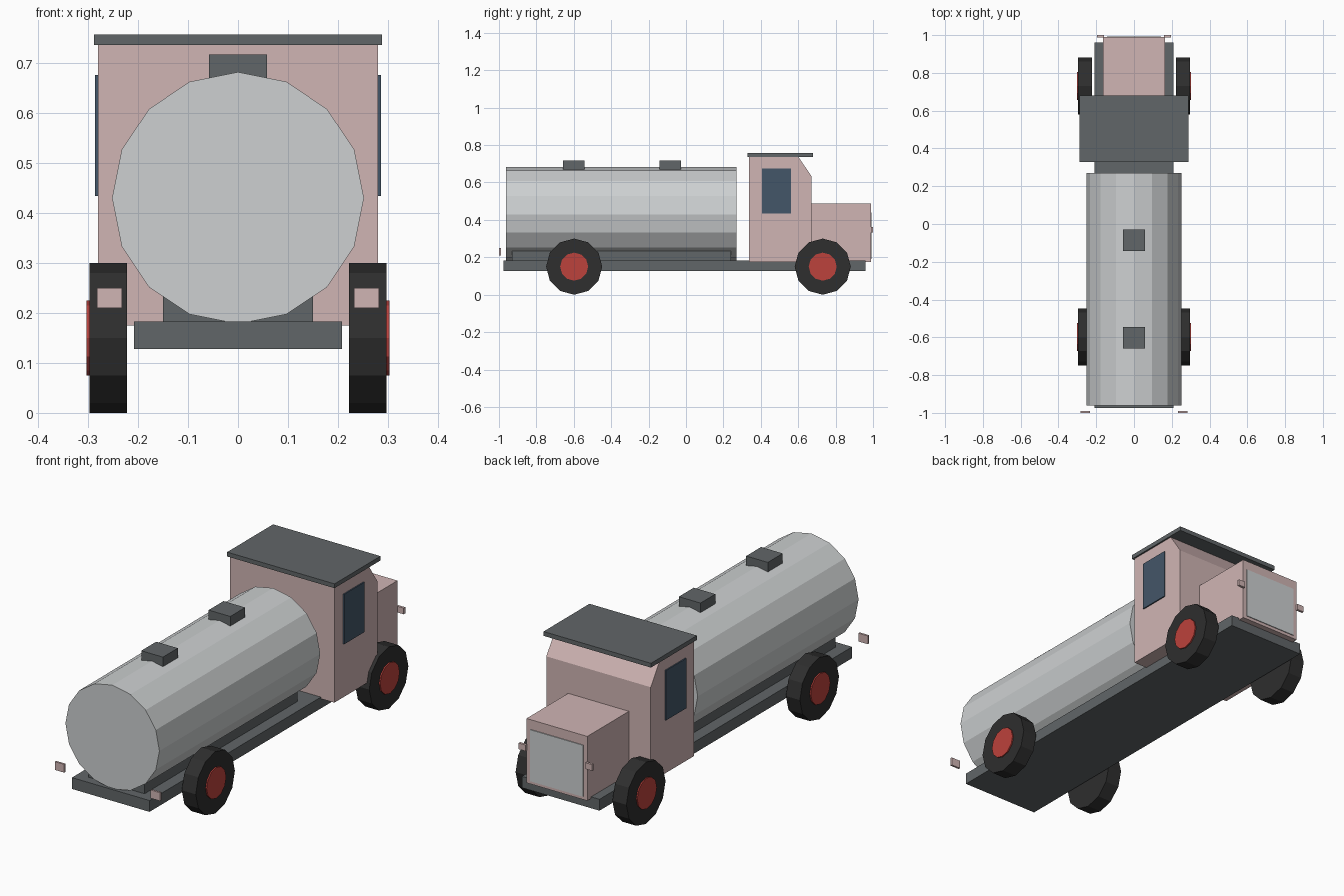
import bpy, bmesh, math
from mathutils import Vector

default = bpy.data.objects.get("Cube")
if default:
    bpy.data.objects.remove(default, do_unlink=True)


def material(name, srgb):
    """Flat colour given as 0-255 sRGB, stored as linear."""
    rgb = [((c / 255 + 0.055) / 1.055) ** 2.4 for c in srgb]
    m = bpy.data.materials.new(name)
    m.use_nodes = True
    m.diffuse_color = (*rgb, 1)
    m.node_tree.nodes["Principled BSDF"].inputs["Base Color"].default_value = (*rgb, 1)
    return m


pink = material("dusty pink paint", (208, 181, 180))
silver = material("silver tank", (205, 208, 209))
slate = material("slate grey", (97, 102, 104))
rubber = material("black rubber", (46, 46, 46))
red = material("red hub", (188, 66, 60))
glass = material("dark blue glass", (68, 86, 104))


def prism(name, profile, axis, lo, hi, mat):
    """Extrude a closed profile along x (profile is y, z) or y (profile is x, z)."""
    bm = bmesh.new()
    if axis == "x":
        points = [Vector((lo, a, b)) for a, b in profile]
        move = Vector((hi - lo, 0, 0))
    else:
        points = [Vector((a, lo, b)) for a, b in profile]
        move = Vector((0, hi - lo, 0))
    face = bm.faces.new([bm.verts.new(p) for p in points])
    result = bmesh.ops.extrude_face_region(bm, geom=[face], use_keep_orig=True)
    moved = [g for g in result["geom"] if isinstance(g, bmesh.types.BMVert)]
    bmesh.ops.translate(bm, verts=moved, vec=move)
    bmesh.ops.recalc_face_normals(bm, faces=bm.faces)
    mesh = bpy.data.meshes.new(name)
    bm.to_mesh(mesh)
    bm.free()
    mesh.materials.append(mat)
    obj = bpy.data.objects.new(name, mesh)
    bpy.context.collection.objects.link(obj)
    return obj


def box(name, x, y, z, mat):
    corners = [(y[0], z[0]), (y[1], z[0]), (y[1], z[1]), (y[0], z[1])]
    return prism(name, corners, "x", x[0], x[1], mat)


def ring(a, b, radius, sides):
    """Regular polygon with a corner at the top."""
    steps = [math.tau * i / sides for i in range(sides)]
    return [(a + radius * math.sin(t), b + radius * math.cos(t)) for t in steps]


# Chassis and tank
box("chassis", (-0.208, 0.208), (-0.975, 0.96), (0.128, 0.183), slate)
box("tank_cradle", (-0.15, 0.15), (-0.93, 0.24), (0.18, 0.235), slate)
prism("tank", ring(0, 0.43, 0.252, 16), "y", -0.962, 0.27, silver)
for label, y in (("rear", -0.601), ("front", -0.085)):
    box(label + "_tank_hatch", (-0.058, 0.058), (y - 0.057, y + 0.057), (0.67, 0.717), slate)

# Cab with sloping brow, roof and bonnet
cab_side = [(0.338, 0.175), (0.67, 0.175), (0.67, 0.635), (0.6, 0.738), (0.338, 0.738)]
prism("cab", cab_side, "x", -0.28, 0.28, pink)
box("cab_roof", (-0.288, 0.288), (0.328, 0.68), (0.736, 0.757), slate)
box("bonnet", (-0.163, 0.163), (0.66, 0.989), (0.175, 0.487), pink)
box("grille", (-0.142, 0.142), (0.987, 0.993), (0.19, 0.44), silver)

# Paired parts
for side, s in (("left", 1), ("right", -1)):
    def span(a, b):
        return sorted((s * a, s * b))

    box(side + "_window", span(0.278, 0.286), (0.406, 0.561), (0.434, 0.676), glass)
    box(side + "_headlight", span(0.16, 0.197), (0.988, 1.0), (0.333, 0.363), pink)
    box(side + "_tail_light", span(0.232, 0.282), (-1.0, -0.99), (0.21, 0.25), pink)
    for end, y in (("front", 0.731), ("rear", -0.598)):
        prism(f"{end}_{side}_tyre", ring(y, 0.15, 0.15, 12), "x", *span(0.222, 0.297), rubber)
        prism(f"{end}_{side}_hub", ring(y, 0.15, 0.075, 12), "x", *span(0.26, 0.303), red)
